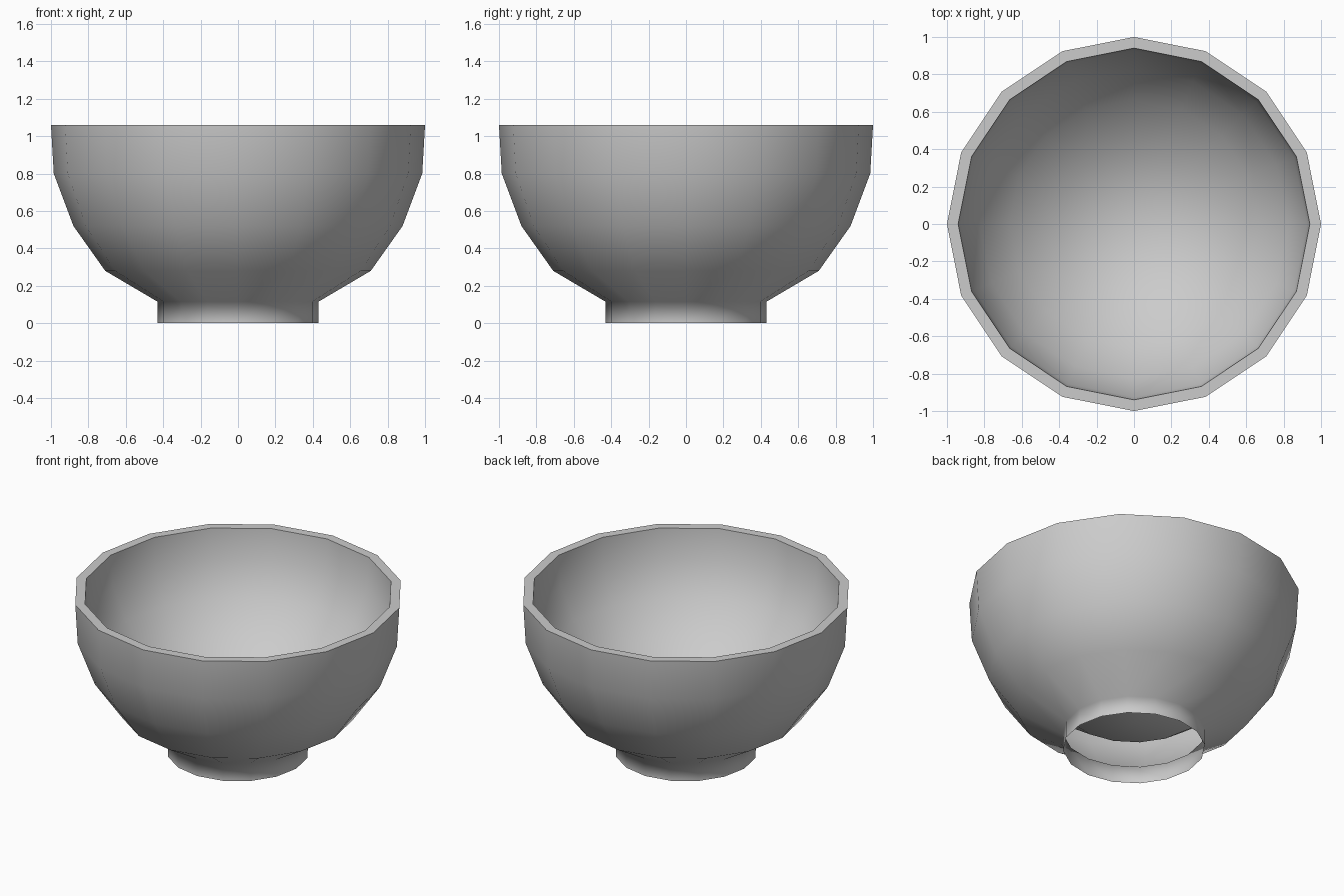
import bpy
import bmesh
import math

SIDES = 16

cube = bpy.data.objects.get("Cube")
if cube:
    bpy.data.objects.remove(cube, do_unlink=True)

# Single plain grey glaze
GREY = (0.6, 0.6, 0.6, 1.0)
glaze = bpy.data.materials.new("grey_glaze")
glaze.use_nodes = True
glaze.diffuse_color = GREY
glaze.node_tree.nodes["Principled BSDF"].inputs["Base Color"].default_value = GREY


def lathe(name, profile, smooth_angle):
    """Turn a (radius, height) profile around z; radius 0 closes to a point."""
    bm = bmesh.new()
    rings = []
    for r, z in profile:
        count = SIDES if r > 0 else 1
        rings.append([bm.verts.new((r * math.cos(math.tau * i / SIDES),
                                    r * math.sin(math.tau * i / SIDES), z))
                      for i in range(count)])
    for a, b in zip(rings, rings[1:]):
        for i in range(SIDES):
            j = i + 1
            corners = [a[i % len(a)], a[j % len(a)], b[j % len(b)], b[i % len(b)]]
            bm.faces.new(list(dict.fromkeys(corners)))
    mesh = bpy.data.meshes.new(name)
    bm.to_mesh(mesh)
    bm.free()
    mesh.materials.append(glaze)
    obj = bpy.data.objects.new(name, mesh)
    bpy.context.collection.objects.link(obj)
    bpy.ops.object.select_all(action='DESELECT')
    obj.select_set(True)
    bpy.context.view_layer.objects.active = obj
    bpy.ops.object.shade_smooth_by_angle(angle=math.radians(smooth_angle))
    # Larger faces lead the shading across each smooth ring
    weighted = obj.modifiers.new("area_shading", 'WEIGHTED_NORMAL')
    weighted.mode = 'FACE_AREA'
    weighted.keep_sharp = True
    return obj


# Open foot, outer wall, flat lip, inner wall and rounded floor in one thin shell
outer = [(0.43, 0), (0.43, 0.115), (0.71, 0.28), (0.88, 0.52), (0.985, 0.8), (1, 1.06)]
inner = [(0.94, 1.06), (0.925, 0.86), (0.825, 0.65), (0.665, 0.455), (0.41, 0.275), (0, 0.18)]
lathe("bowl", outer + inner, 62)
